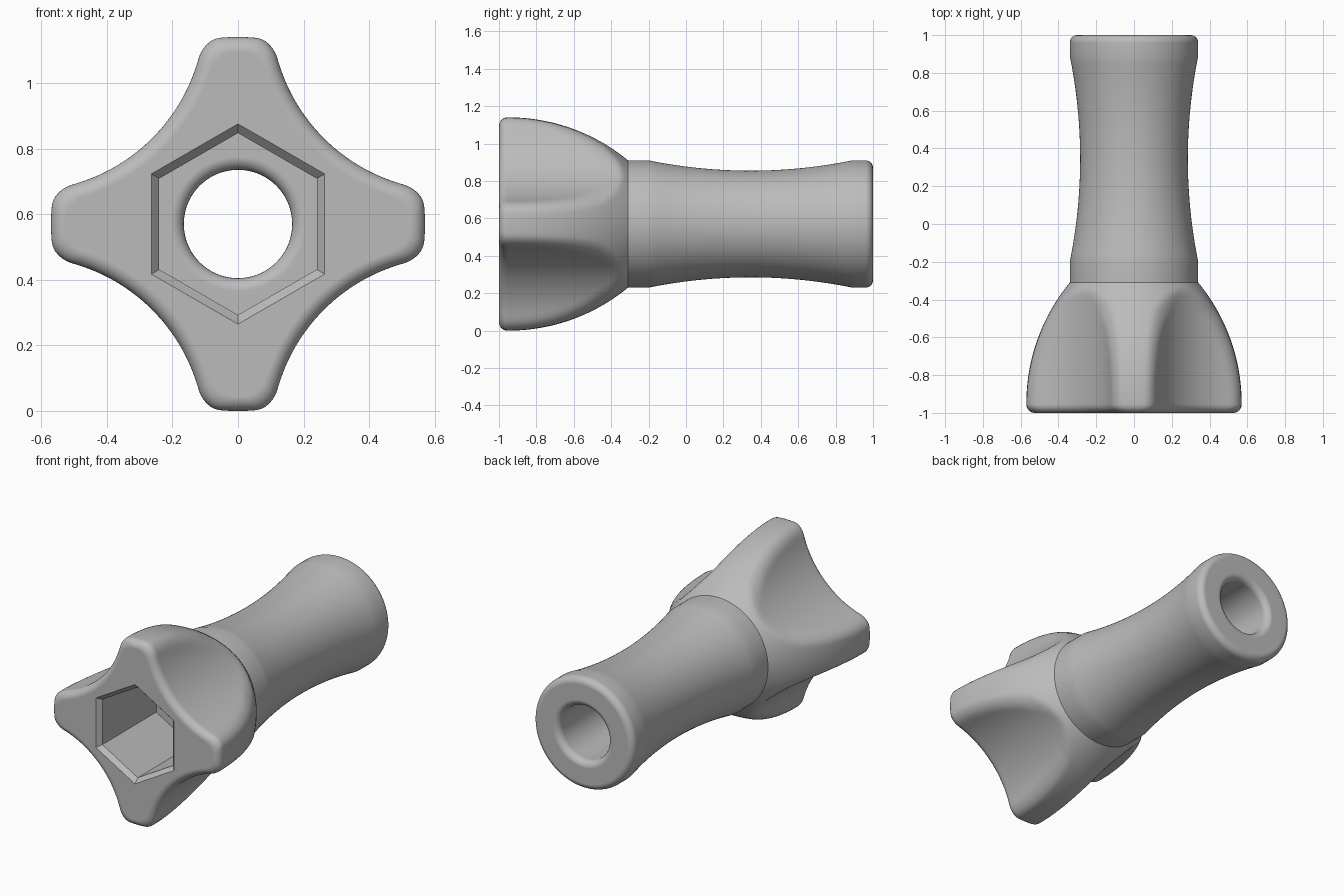
import bpy
import bmesh
from math import sin, cos, pi, sqrt, hypot

cube = bpy.data.objects.get("Cube")
if cube:
    bpy.data.objects.remove(cube, do_unlink=True)

AXIS_Z = 0.57        # height of the knob axis
SEGMENTS = 256
FLUTE_R = 0.55       # radius of each scooped flute
FLUTE_DEPTH = 0.37   # distance from the axis to the flute floor
EDGE = 0.045         # front rounding
STEM_R = 0.34

grey = bpy.data.materials.new("satin grey")
grey.use_nodes = True
colour = (0.5, 0.5, 0.5, 1)
grey.diffuse_color = colour
grey.node_tree.nodes["Principled BSDF"].inputs["Base Color"].default_value = colour


def loft(name, rings):
    """Join rings of points into a closed, capped solid."""
    bm = bmesh.new()
    loops = [[bm.verts.new(p) for p in ring] for ring in rings]
    for a, b in zip(loops, loops[1:]):
        for i in range(len(a)):
            j = (i + 1) % len(a)
            bm.faces.new((a[i], a[j], b[j], b[i]))
    bm.faces.new(loops[0])
    bm.faces.new(loops[-1])
    bmesh.ops.recalc_face_normals(bm, faces=bm.faces)
    mesh = bpy.data.meshes.new(name)
    bm.to_mesh(mesh)
    bm.free()
    mesh.materials.append(grey)
    obj = bpy.data.objects.new(name, mesh)
    bpy.context.collection.objects.link(obj)
    return obj


def regular_ring(y, radius, sides):
    """Regular polygon around the axis with one corner pointing up."""
    angles = [pi / 2 + 2 * pi * i / sides for i in range(sides)]
    return [(radius * cos(a), y, AXIS_Z + radius * sin(a)) for a in angles]


def head_radius(y):
    """Domed outline of the head."""
    return 0.57 - 1.005 + sqrt(1.005 ** 2 - max(0, y + 0.95) ** 2)


def fluted_ring(y, outer, inset, rounding):
    """Circle scooped by four flutes, with softened corners."""
    centre = (FLUTE_DEPTH + FLUTE_R) / sqrt(2)

    def outside(r, a):
        d1 = r - outer
        d2 = FLUTE_R + inset - hypot(abs(r * cos(a)) - centre, abs(r * sin(a)) - centre)
        soft = hypot(max(rounding + d1, 0), max(rounding + d2, 0))
        return min(-rounding, max(d1, d2)) + soft > 0

    ring = []
    for i in range(SEGMENTS):
        a = 2 * pi * i / SEGMENTS
        low, high = 0.2, 0.6
        for _ in range(22):
            mid = (low + high) / 2
            if outside(mid, a):
                high = mid
            else:
                low = mid
        ring.append((low * cos(a), y, AXIS_Z + low * sin(a)))
    return ring


# Fluted head: rounded front rim, then the dome
rings = []
for i in range(9):
    t = i / 8 * pi / 2
    y = -1 + EDGE * (1 - cos(t))
    inset = EDGE * (1 - sin(t))
    rings.append(fluted_ring(y, head_radius(y) - inset, inset, 0.05))
for i in range(1, 45):
    y = -1 + EDGE + (0.69 - EDGE) * i / 44
    rings.append(fluted_ring(y, head_radius(y), 0, 0.05 * min(1, (-0.31 - y) / 0.15 + 0.001)))


def round_ring(y, radius):
    angles = [2 * pi * i / SEGMENTS for i in range(SEGMENTS)]
    return [(radius * cos(a), y, AXIS_Z + radius * sin(a)) for a in angles]


# Stem: straight collar, waisted grip, end band with rounded rim
for i in range(25):
    t = i / 24
    rings.append(round_ring(-0.2 + 1.09 * t, STEM_R - 0.055 * (1 - (2 * t - 1) ** 2)))
for i in range(9):
    t = i / 8 * pi / 2
    rings.append(round_ring(0.96 + 0.04 * sin(t), STEM_R - 0.04 * (1 - cos(t))))
body = loft("knob_body", rings)

# Hexagonal socket cutter with a rounded lip
HEX = 0.24 / cos(pi / 6)
LIP = 0.028
FLOOR = -0.45
sock = [regular_ring(-1.05, HEX + LIP, 6)]
for i in range(7):
    t = i / 6 * pi / 2
    sock.append(regular_ring(-1 + LIP * sin(t), HEX + LIP * (1 - sin(pi / 2 - (pi / 2 - t)) if i else 1), 6))
sock.append(regular_ring(FLOOR, HEX, 6))
socket_cutter = loft("socket_cutter", sock)

# Through-bore cutter, flared at both mouths
BORE, FLARE = 0.165, 0.04
bore = [regular_ring(FLOOR - 0.05, BORE + FLARE, 96)]
for i in range(7):
    t = i / 6 * pi / 2
    bore.append(regular_ring(FLOOR + FLARE * (1 - cos(t)), BORE + FLARE * (1 - sin(t)), 96))
for i in range(7):
    t = i / 6 * pi / 2
    bore.append(regular_ring(1 - FLARE + FLARE * sin(t), BORE + FLARE * (1 - cos(t)), 96))
bore.append(regular_ring(1.05, BORE + FLARE, 96))
bore_cutter = loft("bore_cutter", bore)

for cutter in (socket_cutter, bore_cutter):
    cut = body.modifiers.new(cutter.name, 'BOOLEAN')
    cut.operation = 'DIFFERENCE'
    cut.solver = 'EXACT'
    cut.object = cutter

# Apply the cuts, drop the cutters and shade
bpy.ops.object.select_all(action='DESELECT')
body.select_set(True)
bpy.context.view_layer.objects.active = body
for cutter in (socket_cutter, bore_cutter):
    bpy.ops.object.modifier_apply(modifier=cutter.name)
    bpy.data.objects.remove(cutter, do_unlink=True)
bpy.ops.object.shade_smooth_by_angle(angle=0.5)
weighted = body.modifiers.new("even_shading", 'WEIGHTED_NORMAL')
weighted.keep_sharp = True
